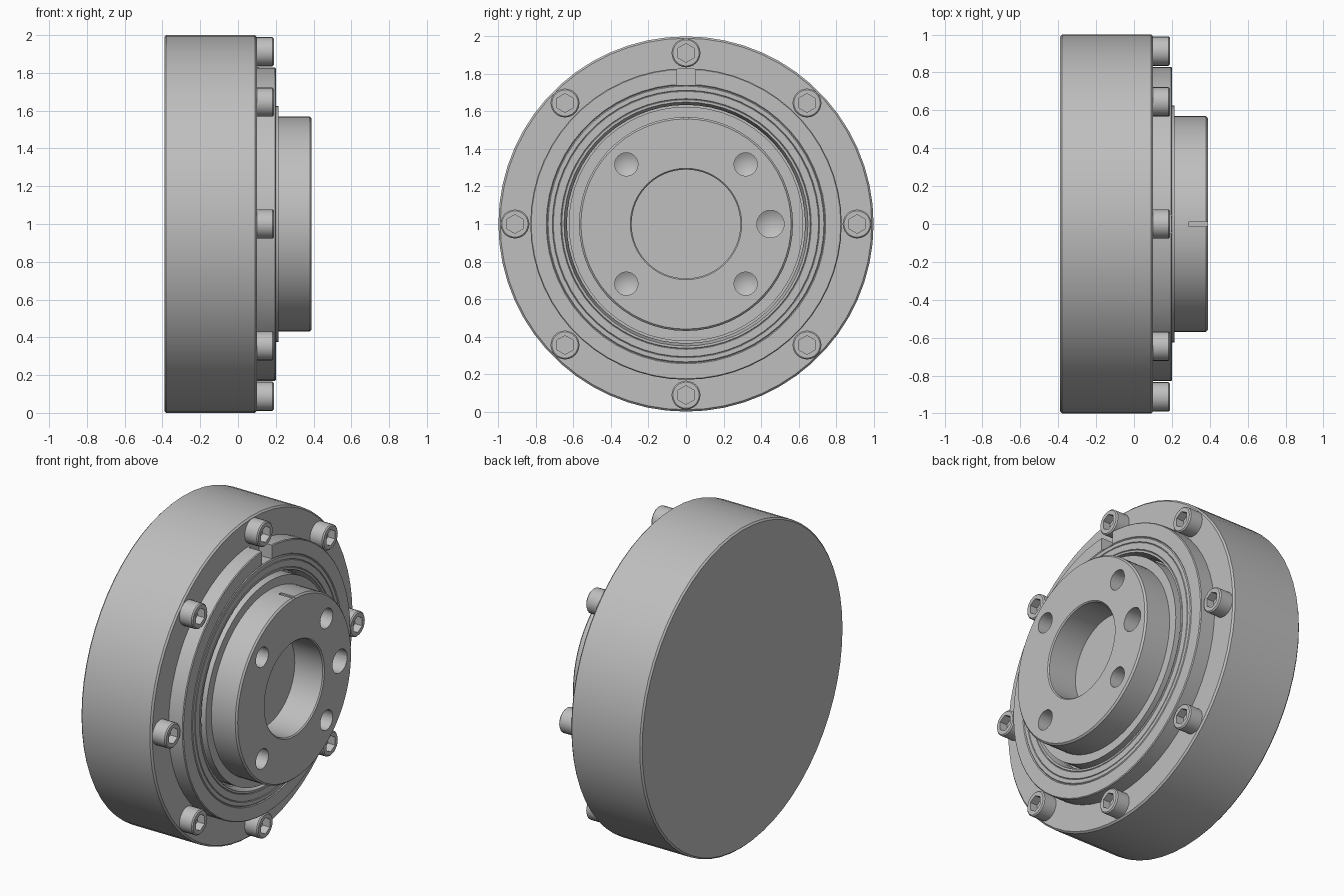
import bpy, bmesh, math
from mathutils import Matrix, Vector

cube = bpy.data.objects.get("Cube")
if cube:
    bpy.data.objects.remove(cube, do_unlink=True)

steel = bpy.data.materials.new("grey steel")
steel.use_nodes = True
GREY = (0.52, 0.52, 0.52, 1)
steel.diffuse_color = GREY
steel.node_tree.nodes["Principled BSDF"].inputs["Base Color"].default_value = GREY


def finish(bm, name, at=(0, 0, 1)):
    bmesh.ops.remove_doubles(bm, verts=bm.verts, dist=1e-5)
    bmesh.ops.recalc_face_normals(bm, faces=bm.faces)
    mesh = bpy.data.meshes.new(name)
    bm.to_mesh(mesh)
    bm.free()
    mesh.materials.append(steel)
    ob = bpy.data.objects.new(name, mesh)
    ob.location = at
    bpy.context.collection.objects.link(ob)
    return ob


def lathe(name, profile, sides, at=(0, 0, 1), closed=False):
    """Spin (x, radius) points about the x axis."""
    bm = bmesh.new()
    vs = [bm.verts.new((x, 0, r)) for x, r in profile]
    pairs = list(zip(vs, vs[1:])) + ([(vs[-1], vs[0])] if closed else [])
    edges = [bm.edges.new(p) for p in pairs]
    bmesh.ops.spin(bm, geom=vs + edges, cent=(0, 0, 0), axis=(1, 0, 0),
                   angle=math.tau, steps=sides, use_merge=True)
    return finish(bm, name, at)


def box(name, lo, hi):
    bm = bmesh.new()
    lo, hi = Vector(lo), Vector(hi)
    size = Matrix.Diagonal((*(hi - lo), 1))
    bmesh.ops.create_cube(bm, size=1, matrix=Matrix.Translation((lo + hi) / 2) @ size)
    return finish(bm, name)


def activate(ob):
    bpy.ops.object.select_all(action="DESELECT")
    ob.select_set(True)
    bpy.context.view_layer.objects.active = ob


def cut(ob, cutters):
    activate(ob)
    for c in cutters:
        mod = ob.modifiers.new("cut", "BOOLEAN")
        mod.operation = "DIFFERENCE"
        mod.solver = "EXACT"
        mod.object = c
        bpy.ops.object.modifier_apply(modifier=mod.name)
        bpy.data.objects.remove(c, do_unlink=True)


def smooth(ob):
    activate(ob)
    bpy.ops.object.shade_smooth_by_angle(angle=math.radians(30))


# Main drum with lightly chamfered rims
housing = lathe("housing", [(-0.39, 0), (-0.39, 0.99), (-0.38, 1), (0.09, 1),
                            (0.10, 0.99), (0.10, 0)], 60)

# Raised ring with an index slot at the top
ring = lathe("raised_ring", [(0.05, 0.74), (0.05, 0.83), (0.195, 0.83),
                             (0.2, 0.825), (0.2, 0.745), (0.195, 0.74)], 60, closed=True)
cut(ring, [box("slot_cutter", (0.11, -0.05, 0.742), (0.3, 0.05, 0.9))])

# Bearing race and seal, with fine grooves and a funnel-shaped inner edge
race = lathe("bearing_race", [(0.05, 0.74), (0.195, 0.74), (0.2, 0.735),
                              (0.2, 0.713), (0.196, 0.71), (0.2, 0.707),
                              (0.2, 0.668), (0.196, 0.665), (0.2, 0.662),
                              (0.2, 0.65), (0.15, 0.635), (0.05, 0.635)], 60, closed=True)

# Output hub: thin collar, stepped boss, blind centre bore
hub = lathe("output_hub", [(0.05, 0), (0.05, 0.625), (0.215, 0.625), (0.215, 0.57),
                           (0.38, 0.57), (0.39, 0.56), (0.39, 0.297), (0.383, 0.29),
                           (0.19, 0.29), (0.19, 0)], 60)


def drill(y, z, r):
    tip = 0.22 - r * 0.58
    return lathe("drill_cutter", [(tip, 0), (0.22, r), (0.45, r), (0.45, 0)], 24, (0, y, 1 + z))


holes = [drill(sy * 0.318, sz * 0.318, 0.062) for sy in (-1, 1) for sz in (-1, 1)]
holes.append(drill(0.45, 0, 0.073))
mark = box("mark_cutter", (0.29, -0.012, 0.56), (0.45, 0.012, 0.62))
cut(hub, holes + [mark])

# Eight socket-head bolts around the rim
first = None
for i in range(8):
    a = i * math.tau / 8
    pos = (0, 0.912 * math.sin(a), 1 + 0.912 * math.cos(a))
    if first is None:
        first = lathe("bolt_1", [(0.08, 0), (0.08, 0.077), (0.183, 0.077),
                                 (0.19, 0.07), (0.19, 0)], 24, pos)
        cut(first, [lathe("socket_cutter", [(0.14, 0), (0.14, 0.05), (0.3, 0.05), (0.3, 0)], 6, pos)])
        smooth(first)
    else:
        bolt = bpy.data.objects.new(f"bolt_{i + 1}", first.data)
        bolt.location = pos
        bpy.context.collection.objects.link(bolt)

for part in (housing, ring, race, hub):
    smooth(part)
